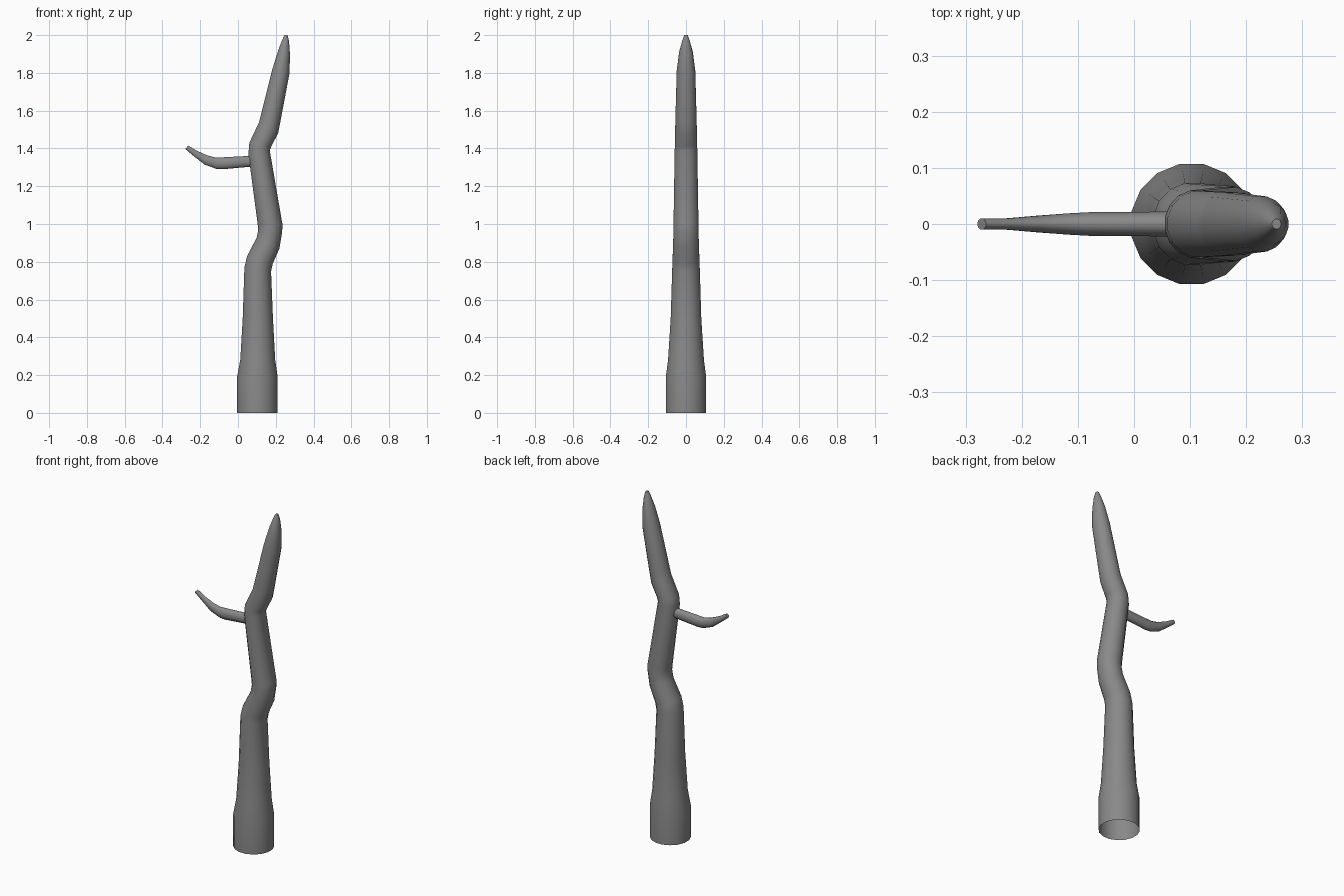
import bpy, bmesh, math
from mathutils import Vector

cube = bpy.data.objects.get("Cube")
if cube:
    bpy.data.objects.remove(cube, do_unlink=True)

bark = bpy.data.materials.new("grey bark")
bark.use_nodes = True
colour = (0.25, 0.25, 0.25, 1)
bark.diffuse_color = colour
bark.node_tree.nodes["Principled BSDF"].inputs["Base Color"].default_value = colour


def limb(name, rings, sides):
    """Skin rings given as opposite edge points in the xz plane plus a half depth in y."""
    bm = bmesh.new()
    loops = []
    for ax, az, bx, bz, depth in rings:
        a, b = Vector((ax, 0, az)), Vector((bx, 0, bz))
        mid, half = (a + b) / 2, (b - a) / 2
        # half-step offset, stretched so the flats still reach the outline
        loop = []
        for i in range(sides):
            t = math.tau * (i + 0.5) / sides
            grow = 1 / math.cos(math.pi / sides)
            p = mid + (half * math.cos(t) + Vector((0, depth * math.sin(t), 0))) * grow
            loop.append(bm.verts.new(p))
        loops.append(loop)
    for low, high in zip(loops, loops[1:]):
        for i in range(sides):
            j = (i + 1) % sides
            bm.faces.new((low[i], low[j], high[j], high[i]))
    bm.faces.new(loops[-1])
    bmesh.ops.recalc_face_normals(bm, faces=bm.faces)
    mesh = bpy.data.meshes.new(name)
    bm.to_mesh(mesh)
    bm.free()
    mesh.materials.append(bark)
    obj = bpy.data.objects.new(name, mesh)
    bpy.context.collection.objects.link(obj)
    bpy.ops.object.select_all(action="DESELECT")
    obj.select_set(True)
    bpy.context.view_layer.objects.active = obj
    bpy.ops.object.shade_smooth_by_angle(angle=math.radians(50))
    return obj


# Crooked trunk, open at the bottom
limb("trunk", [
    (-.005, 0, .21, 0, .107),
    (-.005, .19, .21, .19, .107),
    (.012, .28, .197, .28, .095),
    (.025, .5, .185, .5, .081),
    (.034, .77, .175, .75, .073),
    (.048, .83, .184, .79, .071),
    (.1, .93, .219, .87, .068),
    (.107, .97, .234, .96, .066),
    (.104, 1.0, .235, 1.0, .066),
    (.055, 1.37, .168, 1.39, .06),
    (.06, 1.43, .176, 1.41, .059),
    (.112, 1.54, .212, 1.48, .057),
    (.122, 1.58, .224, 1.54, .056),
    (.182, 1.82, .273, 1.8, .049),
    (.213, 1.92, .275, 1.9, .036),
    (.232, 1.97, .27, 1.97, .02),
    (.246, 2.0, .262, 2.0, .009),
], 16)

# Thin side branch, rising to a blunt tip
limb("side_branch", [
    (.11, 1.305, .11, 1.365, .022),
    (.05, 1.302, .05, 1.36, .022),
    (-.08, 1.29, -.08, 1.353, .021),
    (-.115, 1.292, -.118, 1.352, .019),
    (-.177, 1.315, -.16, 1.362, .015),
    (-.235, 1.36, -.218, 1.388, .01),
    (-.279, 1.397, -.264, 1.415, .01),
], 12)
